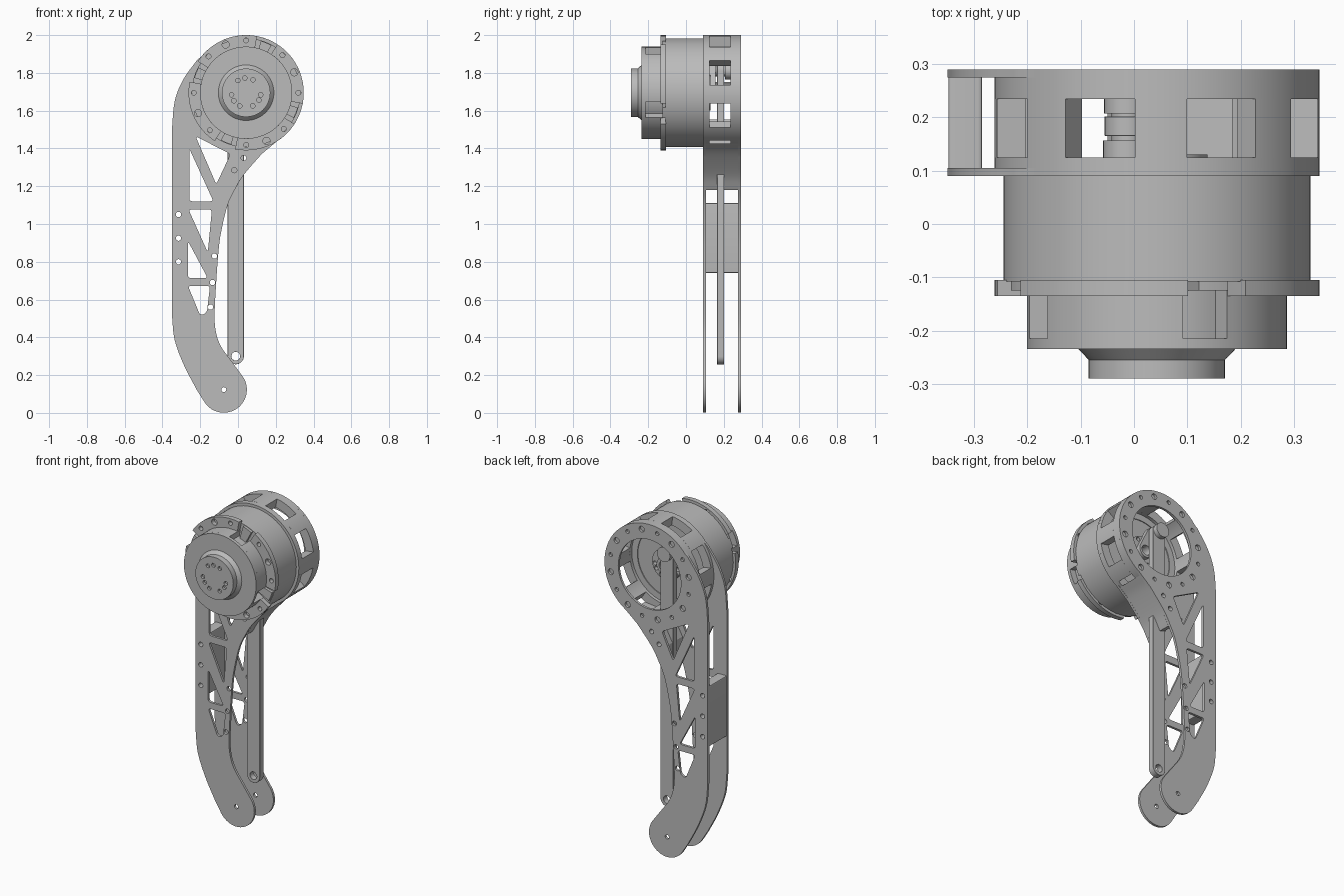
import bpy, bmesh
from math import sin, cos, radians, pi
from mathutils import Vector

cube = bpy.data.objects.get("Cube")
if cube:
    bpy.data.objects.remove(cube)

grey = bpy.data.materials.new("plain grey")
grey.use_nodes = True
grey.diffuse_color = (0.5, 0.5, 0.5, 1)
grey.node_tree.nodes["Principled BSDF"].inputs["Base Color"].default_value = (0.5, 0.5, 0.5, 1)

HUB = (0.043, 1.695)      # motor axis
FOOT = (-0.075, 0.123)    # lower joint
CRANK = (-0.012, 1.81)    # crank pin
KNEE = (-0.012, 0.3)      # lower rod eye


# --- 2D outline helpers, all in the x-z plane ---
def arc(c, r, a0, a1, n=16):
    return [(c[0] + r * cos(radians(a0 + (a1 - a0) * i / n)),
             c[1] + r * sin(radians(a0 + (a1 - a0) * i / n))) for i in range(n + 1)]


def circle(c, r, n=24):
    return arc(c, r, 0, 360, n)[:-1]


def polar(r, a):
    return arc(HUB, r, a, a, 1)[0]


def sector(r0, r1, a0, a1):
    return arc(HUB, r1, a0, a1) + arc(HUB, r0, a1, a0)


def rounded(pts, r=0.018, n=4):
    out = []
    for i, p in enumerate(pts):
        p = Vector(p)
        a = p + (Vector(pts[i - 1]) - p).normalized() * r
        b = p + (Vector(pts[(i + 1) % len(pts)]) - p).normalized() * r
        for k in range(n + 1):
            t = k / n
            out.append(tuple(a * (1 - t) ** 2 + p * 2 * t * (1 - t) + b * t * t))
    return out


def smooth(pts, n=6):
    v = [Vector(p) for p in pts]
    v = [2 * v[0] - v[1]] + v + [2 * v[-1] - v[-2]]
    out = []
    for a, b, c, d in zip(v, v[1:], v[2:], v[3:]):
        for k in range(n):
            t = k / n
            out.append(tuple(0.5 * (2 * b + (c - a) * t + (2 * a - 5 * b + 4 * c - d) * t * t
                                    + (3 * b - a - 3 * c + d) * t ** 3)))
    return out + [tuple(pts[-1])]


def stadium(top, bottom, r):
    d = Vector(top) - Vector(bottom)
    a = -90 + Vector((0, 1)).angle_signed(d) * -180 / pi + 90
    return arc(top, r, a, a + 180) + arc(bottom, r, a + 180, a + 360)


# --- solids ---
def finish(ob):
    ob.data.materials.clear()
    ob.data.materials.append(grey)
    bpy.ops.object.select_all(action='DESELECT')
    ob.select_set(True)
    bpy.context.view_layer.objects.active = ob
    bpy.ops.object.shade_smooth_by_angle(angle=radians(25))
    return ob


def slab(name, loops, y0, y1):
    """Fill the outlines (inner ones become holes) and extrude from y0 to y1."""
    cu = bpy.data.curves.new(name + "_outline", 'CURVE')
    cu.dimensions, cu.fill_mode, cu.extrude = '2D', 'BOTH', (y1 - y0) / 2
    for loop in loops:
        s = cu.splines.new('POLY')
        s.points.add(len(loop) - 1)
        for pt, (x, z) in zip(s.points, loop):
            pt.co = (x, z, 0, 1)
        s.use_cyclic_u = True
    tmp = bpy.data.objects.new(name + "_outline", cu)
    bpy.context.collection.objects.link(tmp)
    me = bpy.data.meshes.new_from_object(tmp.evaluated_get(bpy.context.evaluated_depsgraph_get()))
    bpy.data.objects.remove(tmp)
    bm = bmesh.new()
    bm.from_mesh(me)
    for v in bm.verts:
        x, z, d = v.co
        v.co = (x, (y0 + y1) / 2 - d, z)
    bmesh.ops.remove_doubles(bm, verts=bm.verts, dist=0.0002)
    bmesh.ops.recalc_face_normals(bm, faces=bm.faces)
    bm.to_mesh(me)
    bm.free()
    me.name = name
    ob = bpy.data.objects.new(name, me)
    bpy.context.collection.objects.link(ob)
    return finish(ob)


def disc(name, c, r, y0, y1, holes=()):
    return slab(name, [circle(c, r, 80 if r > 0.1 else 32), *holes], y0, y1)


# --- leg side plates ---
outline = (arc(HUB, 0.305, -58, 142, 48)
           + smooth([(-0.215, 1.87), (-0.29, 1.765), (-0.335, 1.65), (-0.35, 1.5)])
           + smooth([(-0.35, 0.52), (-0.335, 0.385), (-0.285, 0.25), (-0.22, 0.125)])
           + arc(FOOT, 0.122, 215, 395, 24)
           + smooth([(-0.034, 0.273), (-0.087, 0.347), (-0.114, 0.415), (-0.124, 0.5),
                     (-0.118, 0.65), (-0.103, 0.86), (-0.087, 0.97), (-0.055, 1.1),
                     (-0.018, 1.18), (0.03, 1.26), (0.125, 1.37)]))
truss = [rounded(t) for t in (
    [(-0.225, 1.465), (-0.04, 1.37), (-0.115, 1.21)],
    [(-0.258, 1.4), (-0.13, 1.12), (-0.258, 1.12)],
    [(-0.262, 1.077), (-0.138, 1.077), (-0.16, 0.85)],
    [(-0.265, 0.91), (-0.16, 0.713), (-0.265, 0.713)],
    [(-0.265, 0.673), (-0.148, 0.673), (-0.165, 0.53), (-0.2, 0.515)])]
spacer_holes = [circle((-0.315, z), 0.014) for z in (0.8, 0.925, 1.05)]
bridge_holes = [circle(p, 0.014) for p in ((0.03, 1.35), (-0.02, 1.285))]
edge_holes = [circle(p, 0.014) for p in ((-0.125, 0.83), (-0.135, 0.69), (-0.145, 0.56))]
rim_holes = [circle(polar(0.268, 22.5 * i + 11), 0.018 if i % 2 else 0.012, 16) for i in range(16)]
plate_loops = [outline, circle(HUB, 0.212, 64), circle(FOOT, 0.013),
               *truss, *spacer_holes, *bridge_holes, *edge_holes, *rim_holes]
for name, y in (("front_leg_plate", 0.09), ("back_leg_plate", 0.275)):
    slab(name, plate_loops, y, y + 0.015)

# --- blocks between the plates ---
slab("rear_spacer", [rounded([(-0.348, 0.74), (-0.285, 0.74), (-0.285, 1.11), (-0.348, 1.11)], 0.008),
                     *spacer_holes], 0.105, 0.275)
slab("knee_bridge", [smooth([(-0.018, 1.18), (0.03, 1.26), (0.125, 1.37), (0.19, 1.425)])
                     + [(0.05, 1.41), (-0.01, 1.4), (-0.012, 1.34), (-0.05, 1.27), (-0.05, 1.19)],
                     *bridge_holes], 0.105, 0.275)

# --- windowed housing ring ---
ring = [circle(HUB, 0.305, 80), circle(HUB, 0.25, 80)]
slab("housing_front_rim", ring, 0.105, 0.125)
slab("housing_back_rim", ring, 0.235, 0.275)
slab("housing_pillars", [sector(0.25, 0.305, a + 13.3, a + 31.7)
                         for a in range(66, 426, 45)], 0.125, 0.235)

# --- motor ---
gaps = [68 + 90 * k for k in range(4)]
disc("motor_body", HUB, 0.288, -0.108, 0.1)
notched = []
for g in gaps:
    notched += arc(HUB, 0.205, g - 10.5, g + 10.5, 6) + arc(HUB, 0.244, g + 10.5, g + 79.5, 20)
slab("motor_front_pocketed", [notched], -0.215, -0.105)
disc("motor_front", HUB, 0.244, -0.235, -0.215)
slab("motor_flange", [sector(0.243, 0.305, g + 11, g + 79) for g in gaps]
     + [circle(polar(0.277, g + d), 0.019 if d == 45 else 0.013, 16)
        for g in gaps for d in (22, 45, 68)], -0.135, -0.105)
slab("flange_clips", [sector(0.2, 0.285, g - 6, g + 6) for g in gaps], -0.125, -0.105)

# --- output hub ---
bpy.ops.mesh.primitive_cone_add(vertices=80, radius1=0.147, radius2=0.128, depth=0.02,
                                location=(HUB[0], -0.245, HUB[1]), rotation=(pi / 2, 0, 0))
bpy.context.object.name = "output_cone"
finish(bpy.context.object)
bolt_angles = (62, 95, 124, 188, 213, 244, 297, 330, 352)
bolts = [circle(polar(0.078, a), 0.012, 16) for a in bolt_angles]
disc("output_base", HUB, 0.128, -0.275, -0.25)
disc("output_face", HUB, 0.128, -0.29, -0.275, bolts)

# --- crank and push rod ---
disc("crank_hub", HUB, 0.095, 0.1, 0.13, [circle(HUB, 0.035)] + bolts)
slab("crank_arm", [stadium(CRANK, HUB, 0.046), circle(HUB, 0.03)], 0.125, 0.157)
disc("crank_pin", CRANK, 0.03, 0.13, 0.23)
disc("crank_cap", CRANK, 0.044, 0.207, 0.235)
rod = slab("push_rod", [stadium(CRANK, KNEE, 0.043), circle(KNEE, 0.023)], 0.165, 0.202)
bevel = rod.modifiers.new("edge", 'BEVEL')
bevel.width, bevel.segments, bevel.limit_method = 0.006, 1, 'ANGLE'
bevel.angle_limit = radians(50)
